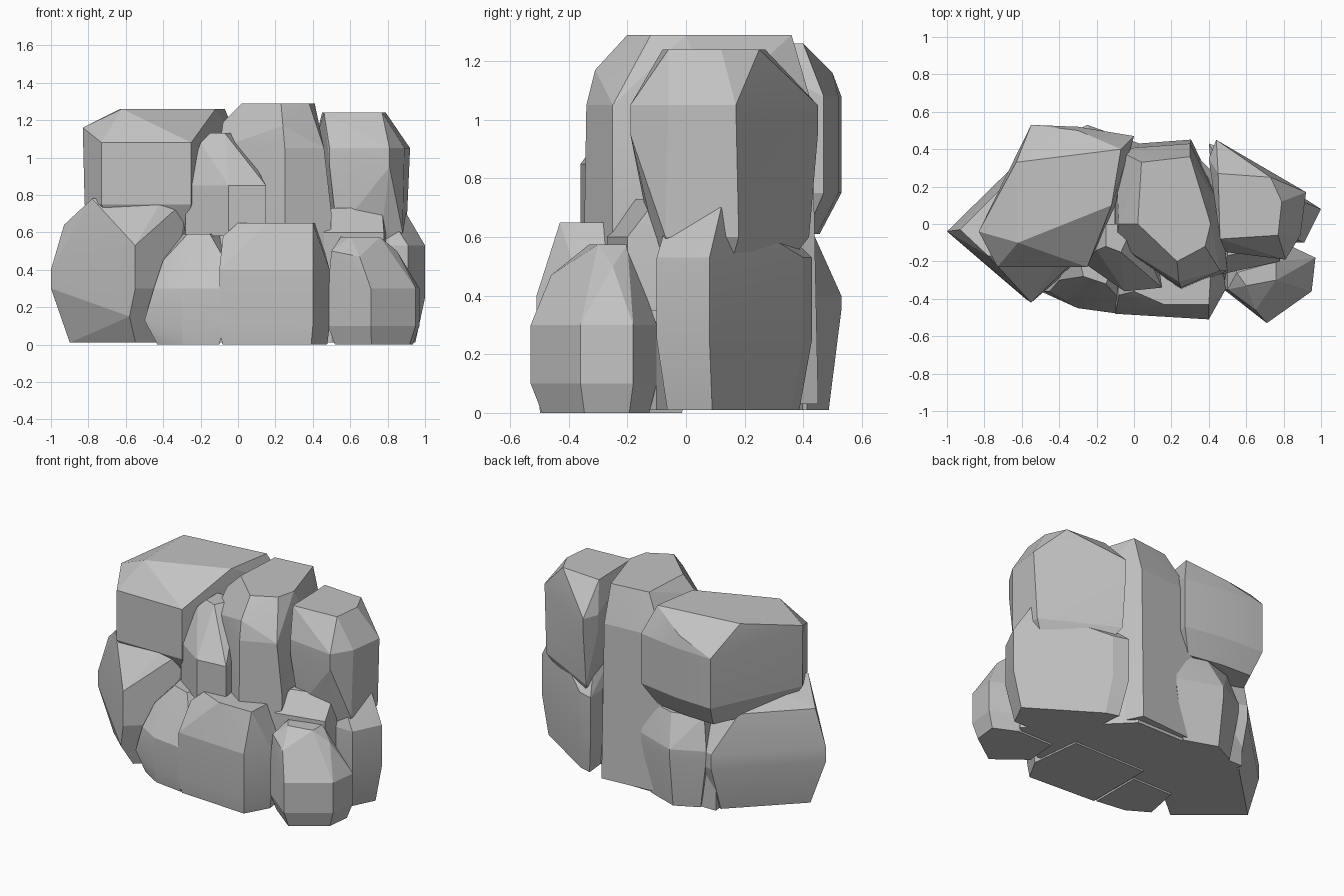
import bpy
import bmesh
import math
from mathutils import Vector

# Remove only the default cube
default_cube = bpy.data.objects.get("Cube")
if default_cube:
    bpy.data.objects.remove(default_cube, do_unlink=True)

# One stone colour for every boulder
stone = bpy.data.materials.new("grey_stone")
stone.use_nodes = True
stone_colour = (.54, .54, .54, 1)
stone.diffuse_color = stone_colour
shader = next(n for n in stone.node_tree.nodes if n.type == "BSDF_PRINCIPLED")
shader.inputs["Base Color"].default_value = stone_colour
shader.inputs["Roughness"].default_value = .9


def boulder(name, waist, band, foot, crown, crown_height, spurs=()):
    """Faceted convex rock: an upright band around the waist, a foot scaled
    from the waist, a flat crown, and a few spurs that chip the facets."""
    foot_height, foot_scale = foot
    outline = [Vector(corner) for corner in waist]
    middle = sum(outline, Vector((0, 0))) / len(outline)

    corners = [(*middle.lerp(corner, foot_scale), foot_height) for corner in outline]
    corners += [(*corner, height) for height in band for corner in outline]
    corners += [(*corner, crown_height) for corner in crown]
    corners += spurs

    bm = bmesh.new()
    for corner in corners:
        bm.verts.new(corner)
    bmesh.ops.remove_doubles(bm, verts=bm.verts[:], dist=.001)
    bmesh.ops.convex_hull(bm, input=bm.verts[:], use_existing_faces=False)
    inside = [vert for vert in bm.verts if not vert.link_faces]
    bmesh.ops.delete(bm, geom=inside, context="VERTS")

    # Merge nearly flat triangles into broad facets
    bmesh.ops.dissolve_limit(bm, angle_limit=math.radians(4),
                             verts=bm.verts[:], edges=bm.edges[:])
    bmesh.ops.recalc_face_normals(bm, faces=bm.faces[:])

    mesh = bpy.data.meshes.new(name)
    bm.to_mesh(mesh)
    bm.free()
    mesh.materials.append(stone)
    rock = bpy.data.objects.new(name, mesh)
    bpy.context.scene.collection.objects.link(rock)

    bpy.ops.object.select_all(action="DESELECT")
    rock.select_set(True)
    bpy.context.view_layer.objects.active = rock
    bpy.ops.object.shade_smooth_by_angle(angle=math.radians(12))


# Hidden heart of the pile, closing the underside
boulder(
    "core_boulder",
    waist=[(.8, -.1), (.5, -.3), (-.4, -.3), (-.5, .4), (.3, .4)],
    band=(.1, .3), foot=(.01, 1),
    crown=[(.5, -.1), (-.2, -.2), (-.3, .3), (.3, .4)], crown_height=.6,
)

# Front row of low boulders
boulder(
    "front_left_boulder",
    waist=[(.48, -.35), (.71, -.53), (.95, -.36), (.97, -.18), (.8, -.1), (.5, -.1)],
    band=(.1, .3), foot=(0, .85),
    crown=[(.55, -.26), (.6, -.33), (.76, -.3), (.76, -.2)], crown_height=.575,
    spurs=[(.5, -.35, .5), (.65, -.46, .47), (.85, -.25, .5)],
)
boulder(
    "front_middle_boulder",
    waist=[(-.1, -.48), (.4, -.51), (.49, -.35), (.45, 0), (-.1, 0)],
    band=(.1, .4), foot=(0, .95),
    crown=[(0, -.36), (.16, -.43), (.4, -.43), (.42, -.1), (0, -.1)], crown_height=.65,
    spurs=[(-.08, -.38, .58)],
)
boulder(
    "front_right_boulder",
    waist=[(-.45, -.36), (-.3, -.45), (-.08, -.48), (-.08, -.1), (-.4, -.1)],
    band=(.1, .3), foot=(0, .9),
    crown=[(-.27, -.28), (-.15, -.32), (-.1, -.2), (-.3, -.15)], crown_height=.59,
    spurs=[(-.5, -.36, .13), (-.4, -.3, .45), (-.07, -.41, .45)],
)

# Wide base boulders on both sides and at the back
boulder(
    "right_base_boulder",
    waist=[(-1, -.04), (-.55, -.42), (-.35, -.25), (-.1, .3), (-.5, .45), (-.75, .22)],
    band=(.3, .4), foot=(.01, .78),
    crown=[(-.78, -.17), (-.4, -.2), (-.27, -.15), (-.3, .1), (-.6, .1)],
    crown_height=.78,
    spurs=[(-.58, -.4, .15), (-.55, -.42, .53), (-.93, -.03, .64), (-.6, .3, .64)],
)
boulder(
    "left_base_boulder",
    waist=[(1, .08), (.91, -.1), (.45, -.1), (.4, .43), (.5, .4)],
    band=(.25, .53), foot=(.01, .85),
    crown=[(.9, .12), (.8, -.05), (.5, .25), (.5, 0)], crown_height=.7,
)
boulder(
    "back_base_boulder",
    waist=[(-.45, .43), (-.25, .53), (.03, .43), (-.1, .2), (-.4, .2)],
    band=(.35, .4), foot=(.01, .75),
    crown=[(-.4, .38), (-.2, .44), (0, .38), (-.3, .2)], crown_height=.6,
)

# Tall upper boulders
boulder(
    "upper_right_boulder",
    waist=[(-.82, -.05), (-.73, -.23), (-.25, -.23), (-.1, .1), (0, .47),
           (-.3, .52), (-.55, .53)],
    band=(.75, 1.08), foot=(.61, .8),
    crown=[(-.63, .33), (-.62, -.1), (-.12, .1), (-.07, .4), (-.35, .37)],
    crown_height=1.26,
    spurs=[(-.83, -.04, 1.16), (-.6, .4, 1.16), (-.3, .5, 1.16)],
)
boulder(
    "middle_pillar",
    waist=[(-.1, -.1), (.1, -.2), (.25, -.34), (.46, -.25), (.46, .1),
           (.3, .43), (-.1, .4)],
    band=(.6, 1.05), foot=(.03, 1.05),
    crown=[(.02, 0), (.23, -.2), (.38, -.12), (.41, 0), (.3, .36), (.04, .33)],
    crown_height=1.29,
    spurs=[(-.08, 0, 1.19), (.24, -.31, 1.17), (.5, -.25, .7)],
)
boulder(
    "upper_left_boulder",
    waist=[(.92, .17), (.89, -.06), (.81, -.19), (.49, -.15), (.4, .35), (.44, .45)],
    band=(.95, 1.05), foot=(.46, .6),
    crown=[(.45, .27), (.73, .25), (.79, .12), (.77, -.06), (.46, -.08)],
    crown_height=1.24,
    spurs=[(.88, -.07, .6), (.53, -.12, .6), (.9, .18, .6), (.44, .42, .6)],
)

# Small stones wedged in the front gaps
boulder(
    "upper_wedge_stone",
    waist=[(-.28, -.2), (-.05, -.36), (.15, -.34), (.1, 0), (-.25, 0)],
    band=(.65, .85), foot=(.58, 1),
    crown=[(-.15, -.12), (-.07, -.15), (0, 0), (-.15, 0)], crown_height=1.13,
    spurs=[(-.2, -.14, 1.08), (0, -.2, 1.05)],
)
boulder(
    "left_wedge_stone",
    waist=[(.46, -.27), (.78, -.2), (.8, 0), (.45, 0)],
    band=(.4, .6), foot=(.35, 1),
    crown=[(.5, -.17), (.77, -.1), (.75, 0), (.5, 0)], crown_height=.73,
)
